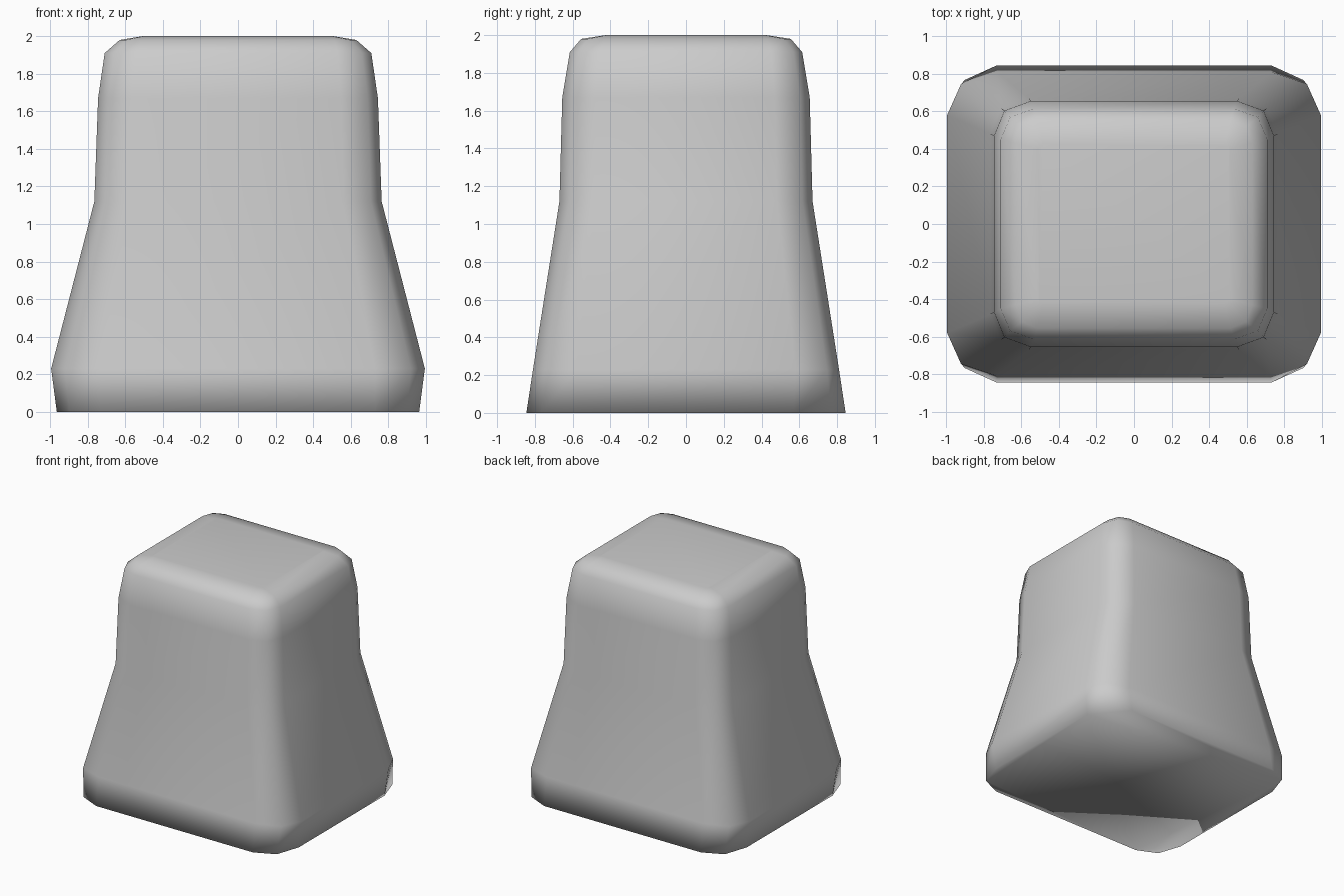
import bpy, bmesh

if "Cube" in bpy.data.objects:
    bpy.data.objects.remove(bpy.data.objects["Cube"])

# Horizontal sections: z, half width, half depth, x and y where the corner rounding starts
SECTIONS = [
    (0.00, 0.965, 0.845, 0.73, 0.57),
    (0.23, 0.995, 0.81, 0.73, 0.58),
    (1.12, 0.765, 0.67, 0.56, 0.48),
    (1.67, 0.745, 0.655, 0.55, 0.47),
    (1.91, 0.71, 0.615, 0.53, 0.45),
    (1.98, 0.63, 0.555, 0.515, 0.43),
    (2.00, 0.51, 0.425, 0.485, 0.40),
]


def ring(bm, z, w, d, a, b):
    # three points per corner, mirrored into the four quadrants
    corner = [(w, b), (a + (w - a) * 0.72, b + (d - b) * 0.72), (a, d)]
    pts = []
    for sx, sy in ((1, 1), (-1, 1), (-1, -1), (1, -1)):
        quad = [(sx * x, sy * y) for x, y in corner]
        pts += quad if sx * sy > 0 else quad[::-1]
    return [bm.verts.new((x, y, z)) for x, y in pts]


# Tapered body with flared base and rounded top
bm = bmesh.new()
rings = [ring(bm, *s) for s in SECTIONS]
for lo, hi in zip(rings, rings[1:]):
    n = len(lo)
    for i in range(n):
        j = (i + 1) % n
        bm.faces.new((lo[i], lo[j], hi[j], hi[i]))
bm.faces.new(rings[-1])
bm.faces.new(rings[0][::-1])
bmesh.ops.recalc_face_normals(bm, faces=bm.faces)
for f in bm.faces:
    f.smooth = True

mesh = bpy.data.meshes.new("tapered_block")
bm.to_mesh(mesh)
bm.free()
body = bpy.data.objects.new("tapered_block", mesh)
bpy.context.collection.objects.link(body)
